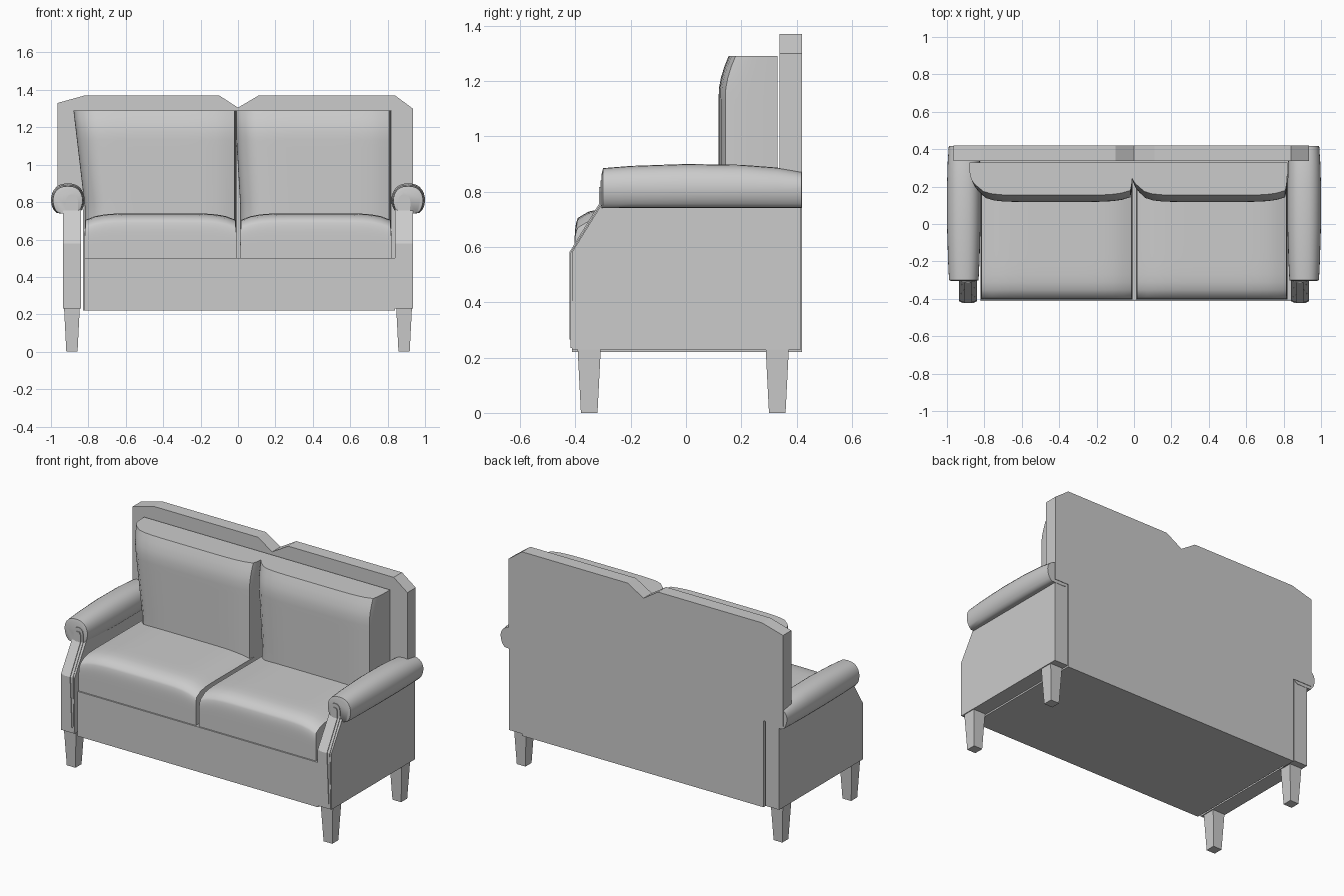
import bpy, bmesh, math

if "Cube" in bpy.data.objects:
    bpy.data.objects.remove(bpy.data.objects["Cube"])


def finish(name, bm, mirror=False, smooth=None):
    bmesh.ops.recalc_face_normals(bm, faces=bm.faces)
    mesh = bpy.data.meshes.new(name)
    bm.to_mesh(mesh)
    bm.free()
    ob = bpy.data.objects.new(name, mesh)
    bpy.context.collection.objects.link(ob)
    if mirror:
        ob.modifiers.new("mirror", 'MIRROR')
    if smooth:
        bpy.ops.object.select_all(action='DESELECT')
        ob.select_set(True)
        bpy.context.view_layer.objects.active = ob
        bpy.ops.object.shade_smooth_by_angle(angle=math.radians(smooth))
    return ob


def loft(name, rings, mirror=False, smooth=None):
    """Join equal-sized rings of points into a capped solid."""
    bm = bmesh.new()
    loops = [[bm.verts.new(p) for p in r] for r in rings]
    n = len(loops[0])
    for a, b in zip(loops, loops[1:]):
        for i in range(n):
            bm.faces.new((a[i], a[(i + 1) % n], b[(i + 1) % n], b[i]))
    bm.faces.new(loops[0])
    bm.faces.new(loops[-1])
    return finish(name, bm, mirror, smooth)


def rect(cx, cy, h, z):
    return [(cx - h, cy - h, z), (cx + h, cy - h, z), (cx + h, cy + h, z), (cx - h, cy + h, z)]


def cushion(name, shape):
    """Finely divided cube whose points are moved by shape(u, v, w)."""
    bm = bmesh.new()
    bmesh.ops.create_cube(bm, size=2)
    bmesh.ops.subdivide_edges(bm, edges=bm.edges[:], cuts=15, use_grid_fill=True)
    for v in bm.verts:
        v.co = shape(*v.co)
    return finish(name, bm, smooth=40)


def lerp(a, b, t):
    return a + (b - a) * t


# Seat base
loft("seat_base", [[(-.82, y, .22), (.84, y, .22), (.84, y, .50), (-.82, y, .50)]
                   for y in (-.412, .35)])

# Back panel with notched top rail
outline = [(-.83, .22), (.84, .22), (.84, .76), (.935, .76), (.935, 1.30), (.84, 1.37),
           (.11, 1.37), (0, 1.305), (-.10, 1.37), (-.82, 1.37), (-.965, 1.33),
           (-.965, .76), (-.83, .76)]
loft("back_panel", [[(x, y, z) for x, z in outline] for y in (.338, .42)])


# Seat cushions
def seat(x0, x1):
    def shape(u, v, w):
        t = (w + 1) / 2
        top = .74 - .035 * abs(u) ** 6 - (.035 * abs(v) ** 8 if v < 0 else 0)
        x = lerp(x0, x1, (u * (1 - .012 * t ** 6) + 1) / 2)
        y = lerp(-.403, .30, (v + 1) / 2)
        if v < 0:
            y += .012 * t ** 8 * abs(v) ** 4
        return x, y, lerp(.495, top, t)
    return shape


# Back cushions, leaning outward along their left edge
def back(x0, x1, lean):
    def shape(u, v, w):
        z = lerp(.66, 1.29, (w + 1) / 2)
        left = x0 - lean * max(0, min(1, (z - .78) / .51))
        f = (1 - v) / 2
        x = lerp(left, x1, (u + 1) / 2)
        x -= u * f ** 4 * abs(u) ** 5 * (.045 if u < 0 else .012)
        front = .118 + (.045 if u < 0 else .025) * abs(u) ** 6
        front += .036 * max(0, (z - 1.16) / .13) ** 1.6
        return x, lerp(.33, front, f), z
    return shape


for side, x0, x1, lean in (("left", -.82, -.008, .06), ("right", .012, .82, .03)):
    cushion(side + "_seat_cushion", seat(x0, x1))
    cushion(side + "_back_cushion", back(x0, x1, lean))

# Arm side panels
profile = [(-.413, .23), (.415, .23), (.415, .77), (-.295, .77), (-.413, .58)]
loft("arm_panel", [[(x, y, z) for y, z in profile] for x in (.84, .935)], mirror=True)

# Padded arm rolls: flat-bottomed ovals swelling in the middle
rings = []
for y, top, half in ((-.305, .865, .068), (-.30, .885, .079), (-.20, .893, .084), (0, .90, .09),
                     (.20, .897, .09), (.33, .887, .086), (.417, .872, .08)):
    ring = []
    for i in range(28):
        a = math.tau * i / 28
        c, s = math.cos(a), math.sin(a)
        x = .91 + half * math.copysign(abs(c) ** .8, c)
        mid = .81
        z = mid + s * (top - mid) if s > 0 else max(mid + .085 * s, .74)
        ring.append((x, y, z))
    rings.append(ring)
loft("arm_roll", rings, mirror=True, smooth=45)


# Front arm trim: wide strip, then a narrow raised strip with rounded top
def trim(name, sections):
    loft(name, [[(.888 - h, y, z), (.888 + h, y, z), (.888 + h, y + .03, z), (.888 - h, y + .03, z)]
                for y, z, h in sections], mirror=True)


trim("front_trim", [(-.417, .235, .045), (-.417, .58, .038), (-.309, .755, .032), (-.309, .80, .034),
                    (-.309, .825, .028), (-.309, .838, .016), (-.309, .841, .006)])
trim("front_trim_ridge", [(-.422, .265, .034), (-.422, .58, .022), (-.315, .755, .018),
                          (-.315, .80, .018), (-.315, .817, .010)])

# Tapered legs
for name, y in (("front_leg", -.35), ("back_leg", .33)):
    loft(name, [rect(.888, y, .03, 0), rect(.888, y, .042, .235)], mirror=True)
